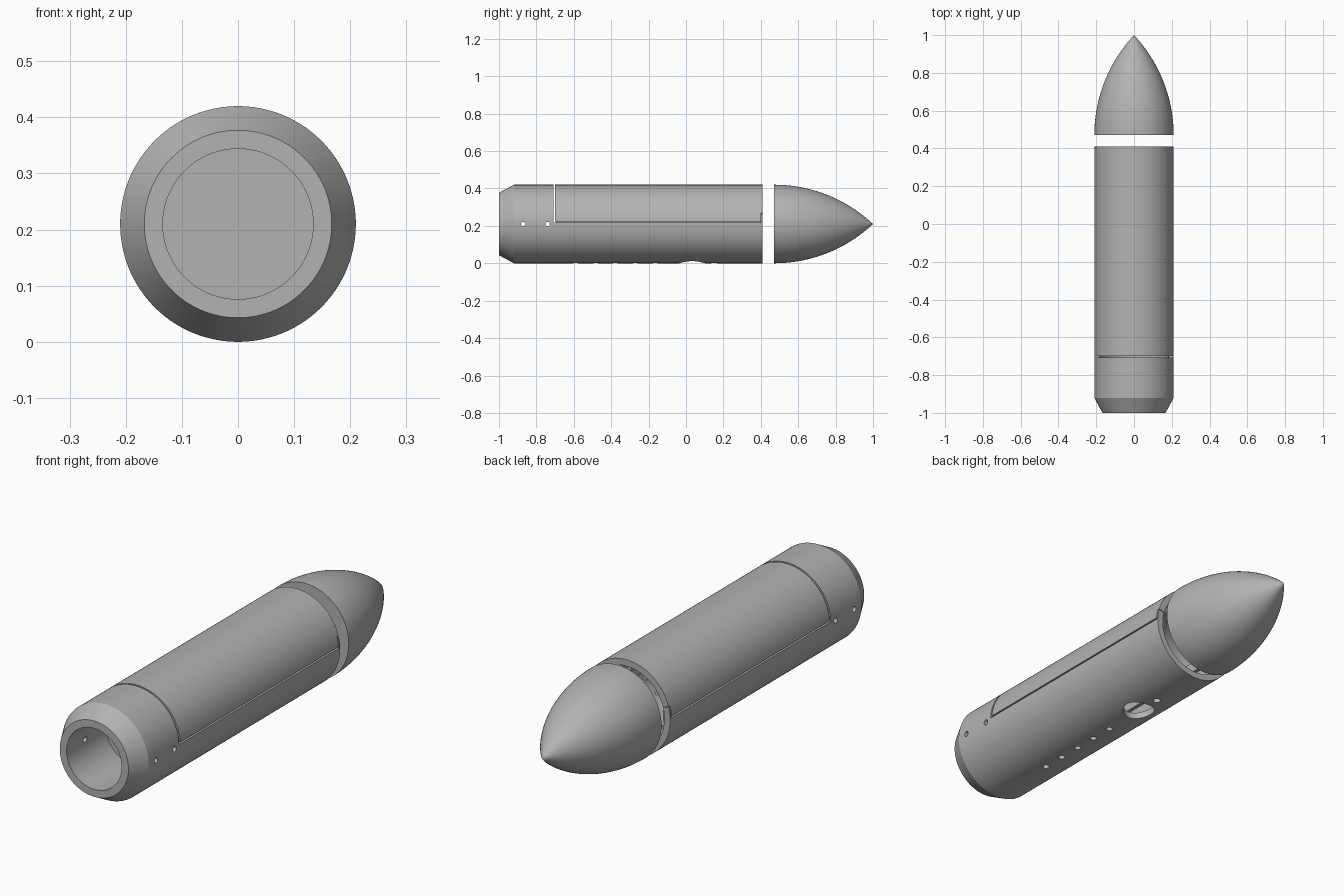
import bpy, bmesh, math
from mathutils import Matrix

if "Cube" in bpy.data.objects:
    bpy.data.objects.remove(bpy.data.objects["Cube"])

AXIS_Z = 0.21      # height of the long axis
R = 0.21           # hull radius
IN = 0.182         # inner radius of the bay

grey = bpy.data.materials.new("hull grey")
grey.diffuse_color = (0.45, 0.45, 0.45, 1)
grey.use_nodes = True
grey.node_tree.nodes["Principled BSDF"].inputs["Base Color"].default_value = grey.diffuse_color


def finish(name, bm):
    bmesh.ops.remove_doubles(bm, verts=bm.verts, dist=1e-5)
    bmesh.ops.recalc_face_normals(bm, faces=bm.faces)
    me = bpy.data.meshes.new(name)
    bm.to_mesh(me)
    bm.free()
    ob = bpy.data.objects.new(name, me)
    bpy.context.collection.objects.link(ob)
    me.materials.append(grey)
    return ob


def smooth(ob):
    bpy.ops.object.select_all(action='DESELECT')
    ob.select_set(True)
    bpy.context.view_layer.objects.active = ob
    bpy.ops.object.shade_smooth_by_angle(angle=math.radians(25))


def sweep(bm, profile, a0=0, a1=360, closed=True):
    """Turn a (radius, y) profile about the long axis from angle a0 to a1."""
    full = a1 - a0 >= 360
    n = max(2, round((a1 - a0) / 3))
    rings = []
    for i in range(n if full else n + 1):
        a = math.radians(a0 + (a1 - a0) * i / n)
        rings.append([bm.verts.new((r * math.cos(a), y, AXIS_Z + r * math.sin(a)))
                      for r, y in profile])
    m = len(profile)
    for i in range(n):
        p, q = rings[i], rings[(i + 1) % len(rings)]
        for j in range(m if closed else m - 1):
            k = (j + 1) % m
            if profile[j][0] < 1e-6 and profile[k][0] < 1e-6:
                continue
            if profile[j][0] < 1e-6:
                bm.faces.new((p[j], p[k], q[k]))
            elif profile[k][0] < 1e-6:
                bm.faces.new((p[j], p[k], q[j]))
            else:
                bm.faces.new((p[j], p[k], q[k], q[j]))
    if not full:
        bm.faces.new(rings[0])
        bm.faces.new(rings[-1])


def band(r0, r1, y0, y1):
    return [(r0, y0), (r1, y0), (r1, y1), (r0, y1)]


def drill(target, holes):
    """Cut round holes: (radius, length, matrix)."""
    bm = bmesh.new()
    for r, length, mat in holes:
        bmesh.ops.create_cone(bm, cap_ends=True, segments=32, radius1=r,
                              radius2=r, depth=length, matrix=mat)
    cutter = finish("hole_cutter", bm)
    cutter.hide_render = True
    mod = target.modifiers.new("holes", 'BOOLEAN')
    mod.operation = 'DIFFERENCE'
    mod.solver = 'EXACT'
    mod.object = cutter
    bpy.context.view_layer.objects.active = target
    bpy.ops.object.modifier_apply(modifier=mod.name)
    bpy.data.objects.remove(cutter)


# Tail: chamfered end with a blind bore and two cross holes
bm = bmesh.new()
sweep(bm, [(0, -0.725), (0.134, -0.725), (0.134, -1), (0.167, -1),
           (R, -0.92), (R, -0.708), (0, -0.708)], closed=False)
tail = finish("tail", bm)
turn = Matrix.Rotation(math.pi / 2, 4, 'Y')
drill(tail, [(0.012, 0.6, Matrix.Translation((0, y, AXIS_Z)) @ turn)
             for y in (-0.87, -0.74)])
smooth(tail)

# Lower half of the bay, with a row of drain holes and one large port
bm = bmesh.new()
sweep(bm, band(IN, R, -0.708, 0.41), 178, 362)
lower = finish("lower_shell", bm)
ports = [(0.014, -0.589 + 0.106 * i) for i in range(5)] + [(0.068, 0.033), (0.016, 0.152)]
drill(lower, [(r, 0.2, Matrix.Translation((0, y, 0))) for r, y in ports])
smooth(lower)

# Lid: upper half, shortened at its front corners to clear the tabs
bm = bmesh.new()
sweep(bm, band(IN, R, -0.70, 0.40), 4, 176)
sweep(bm, band(IN, R, 0.40, 0.41), 16, 164)
smooth(finish("lid", bm))

# Seat rails behind the lid seam, and front locating tabs
for side, mirror in (("right", False), ("left", True)):
    def arc(a, b):
        return (180 - b, 180 - a) if mirror else (a, b)
    bm = bmesh.new()
    sweep(bm, band(0.168, IN, -0.695, 0.40), *arc(-8, 8))
    smooth(finish(side + "_seat_rail", bm))
    bm = bmesh.new()
    sweep(bm, band(IN, R, 0.403, 0.41), *arc(2, 15))
    smooth(finish(side + "_locating_tab", bm))

# Stiffening ribs inside the front of the lid
bm = bmesh.new()
for a in (35, 62, 90, 118, 145):
    sweep(bm, band(0.155, IN, 0.30, 0.395), a - 3, a + 3)
smooth(finish("lid_ribs", bm))

# Nose: tangent ogive with a shallow socket in its flat back
L = 0.53
rho = (R * R + L * L) / (2 * R)
curve = [(math.sqrt(rho ** 2 - (L * i / 28) ** 2) - (rho - R), 0.47 + L * i / 28)
         for i in range(28)]
bm = bmesh.new()
sweep(bm, [(0, 0.55), (0.15, 0.55), (0.15, 0.47)] + curve + [(0, 1.0)], closed=False)
smooth(finish("nose", bm))
